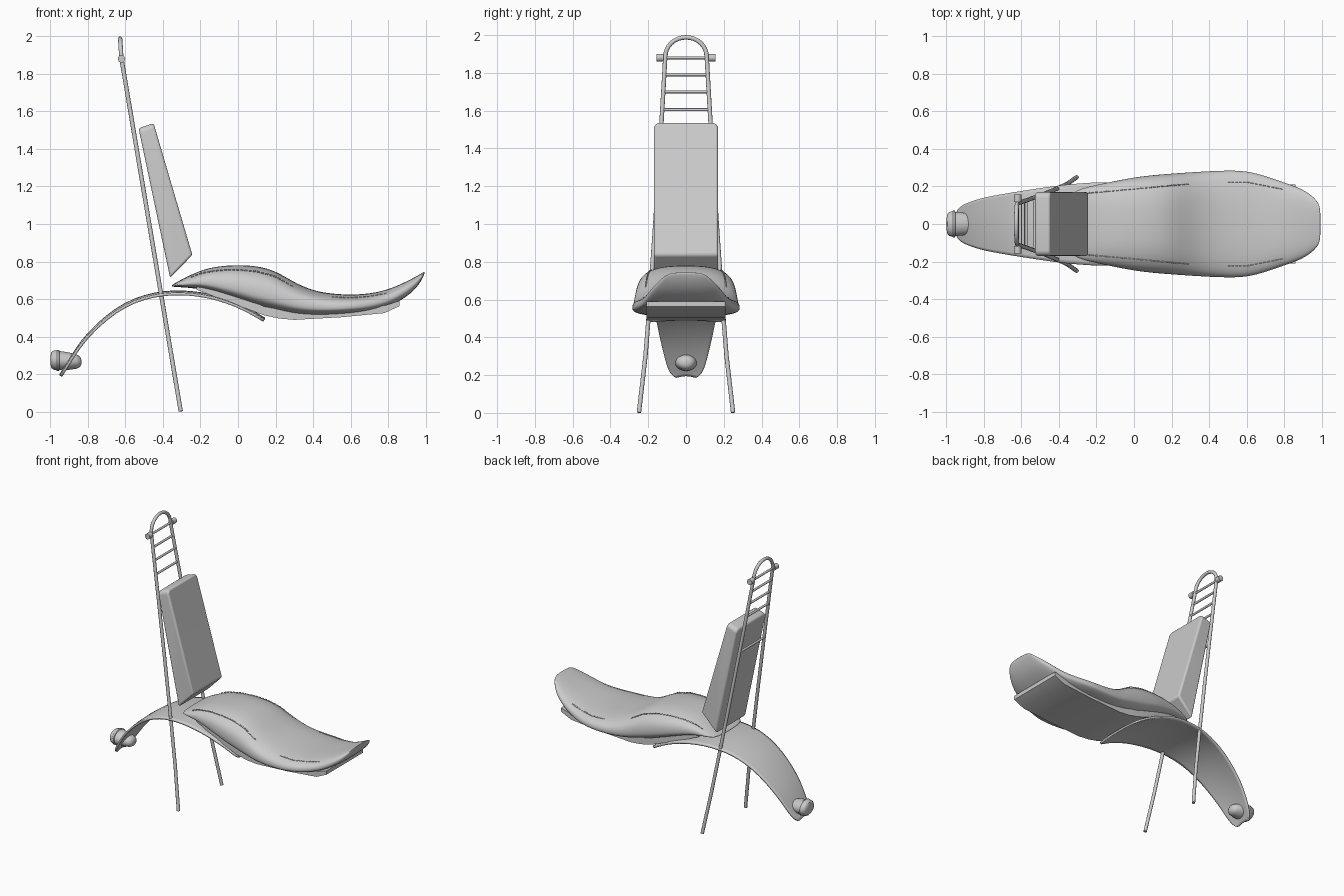
import bpy, bmesh, math
from mathutils import Vector, Matrix

cube = bpy.data.objects.get("Cube")
if cube:
    bpy.data.objects.remove(cube, do_unlink=True)

GREY = (0.6, 0.6, 0.6, 1)
mat = bpy.data.materials.new("light grey")
mat.use_nodes = True
mat.diffuse_color = GREY
mat.node_tree.nodes["Principled BSDF"].inputs["Base Color"].default_value = GREY


def finish(bm, name, angle=40, mods=()):
    """Turn a bmesh into a shaded object with the given modifiers."""
    bmesh.ops.recalc_face_normals(bm, faces=bm.faces)
    me = bpy.data.meshes.new(name)
    bm.to_mesh(me)
    bm.free()
    me.materials.append(mat)
    ob = bpy.data.objects.new(name, me)
    bpy.context.collection.objects.link(ob)
    for kind, settings in mods:
        m = ob.modifiers.new(kind.title(), kind)
        for key, value in settings.items():
            setattr(m, key, value)
    bpy.ops.object.select_all(action='DESELECT')
    ob.select_set(True)
    bpy.context.view_layer.objects.active = ob
    bpy.ops.object.shade_smooth_by_angle(angle=math.radians(angle))


def loft(bm, rings, closed=True):
    """Skin a list of equally long point rings; closed rings get end caps."""
    rows = [[bm.verts.new(p) for p in ring] for ring in rings]
    n = len(rows[0])
    for a, b in zip(rows, rows[1:]):
        for i in range(n if closed else n - 1):
            j = (i + 1) % n
            bm.faces.new((a[i], a[j], b[j], b[i]))
    if closed:
        bm.faces.new(rows[0])
        bm.faces.new(rows[-1])


def rod(bm, a, b, radius, sides=12):
    """Straight round bar between two points."""
    a, b = Vector(a), Vector(b)
    turn = (b - a).to_track_quat('Z', 'Y').to_matrix().to_4x4()
    bmesh.ops.create_cone(bm, cap_ends=True, segments=sides, radius1=radius, radius2=radius,
                          depth=(b - a).length, matrix=Matrix.Translation((a + b) / 2) @ turn)


# Seat cushion: x, half width, top, bottom
SEAT = [(-.355, .15, .675, .665), (-.3, .185, .705, .663), (-.2, .21, .755, .655),
        (-.1, .23, .777, .622), (0, .25, .782, .588), (.1, .262, .778, .552),
        (.2, .27, .752, .528), (.3, .277, .688, .51), (.4, .283, .645, .506),
        (.5, .287, .628, .51), (.6, .285, .623, .518), (.7, .258, .628, .53),
        (.8, .222, .65, .555), (.88, .195, .685, .6), (.94, .16, .715, .645),
        (.98, .12, .738, .7), (.995, .085, .747, .737)]
ROUND = .75


def seat_section(x, w, top, bottom, sides=28):
    mid = bottom + (top - bottom) * .36
    ring = []
    for i in range(sides):
        a = 2 * math.pi * (i + .5) / sides
        c, s = math.cos(a), math.sin(a)
        reach = top - mid if s > 0 else bottom - mid
        ring.append((x, math.copysign(w * abs(c) ** ROUND, c), mid + reach * abs(s) ** ROUND))
    return ring


bm = bmesh.new()
loft(bm, [seat_section(*s) for s in SEAT])
finish(bm, "seat_cushion", 50, [('SUBSURF', dict(levels=2, render_levels=2))])


# Stitching along both edges of the seat top
def stitch_point(x, y):
    a, b = next((a, b) for a, b in zip(SEAT, SEAT[1:]) if a[0] <= x <= b[0])
    t = (x - a[0]) / (b[0] - a[0])
    _, w, top, bottom = [p + (q - p) * t for p, q in zip(a, b)]
    mid = bottom + (top - bottom) * .36
    s = math.sqrt(1 - (abs(y) / w) ** (2 / ROUND))
    return Vector((x, y, mid + (top - mid) * s ** ROUND))


bm = bmesh.new()
for start, end, y0, y1 in ((-.25, .3, .165, .215), (.5, .6, .225, .225), (.6, .8, .225, .185)):
    count = round((end - start) / .022)
    for i in range(count):
        for side in (-1, 1):
            ends = [stitch_point(start + (end - start) * t, side * (y0 + (y1 - y0) * t))
                    for t in (i / count, (i + .65) / count)]
            rod(bm, *ends, .004, 6)
finish(bm, "seat_stitching")

# Seat pan: x, half width, top, bottom
PAN = [(-.22, .17, .685, .65), (-.1, .19, .65, .603), (.02, .203, .61, .558),
       (.14, .21, .56, .513), (.22, .21, .545, .496), (.3, .21, .54, .489),
       (.55, .21, .54, .503), (.78, .21, .565, .525), (.86, .21, .59, .562)]
bm = bmesh.new()
loft(bm, [[(x, -w, b), (x, w, b), (x, w, t), (x, -w, t)] for x, w, t, b in PAN])
finish(bm, "seat_pan", 30)

# Rear fender: x, height, half width
FENDER = [(-.945, .198, .055), (-.93, .222, .085), (-.9, .27, .105), (-.86, .335, .12),
          (-.8, .415, .14), (-.7, .51, .158), (-.6, .577, .175), (-.5, .617, .19),
          (-.4, .637, .205), (-.3, .641, .215), (-.2, .632, .222), (-.1, .61, .222),
          (0, .573, .215), (.08, .532, .205), (.14, .495, .195)]
bm = bmesh.new()
loft(bm, [[(x, w * k / 5, z - .012 * (k / 5) ** 2) for k in range(-5, 6)]
          for x, z, w in FENDER], closed=False)
finish(bm, "rear_fender", 40, [('SUBSURF', dict(levels=1, render_levels=1)),
                               ('SOLIDIFY', dict(thickness=.014, offset=0))])

# Tail light: turned along x and widened sideways
LIGHT = [(-1, .02), (-.995, .042), (-.985, .05), (-.968, .053), (-.965, .056), (-.955, .056),
         (-.952, .051), (-.9, .046), (-.86, .038), (-.842, .028), (-.835, .012)]
bm = bmesh.new()
loft(bm, [[(x, 1.27 * r * math.cos(a), .275 + r * math.sin(a) - .06 * (x + 1))
           for a in [2 * math.pi * i / 32 for i in range(32)]] for x, r in LIGHT])
finish(bm, "tail_light", 40)


# Back bar: one hoop with leaning legs
def leg_point(z, side=1):
    return Vector((-.305 - .168 * z, side * (.25 - .14 * (z / 1.88) ** .75), z))


heights = (.002, .3, .6, 1, 1.4, 1.7, 1.88)
arch = [Vector((-.622 - .006 * math.sin(a), .109 * math.cos(a), 1.888 + .1 * math.sin(a)))
        for a in [math.pi * i / 16 for i in range(17)]]
path = [leg_point(z) for z in heights] + arch + [leg_point(z, -1) for z in reversed(heights)]
rings = []
for i, p in enumerate(path):
    d = (path[min(i + 1, len(path) - 1)] - path[max(i - 1, 0)]).normalized()
    u = (Vector((1, 0, 0)) - d * d.x).normalized()
    v = d.cross(u)
    rings.append([p + .0115 * (u * math.cos(a) + v * math.sin(a))
                  for a in [2 * math.pi * k / 12 for k in range(12)]])
bm = bmesh.new()
loft(bm, rings)
finish(bm, "back_bar", 50)

# Rungs and end knobs
bm = bmesh.new()
for z in (1.34, 1.605, 1.7, 1.79, 1.88):
    rod(bm, leg_point(z, -1), leg_point(z), .008)
finish(bm, "bar_rungs")
bm = bmesh.new()
for side in (-1, 1):
    inner = leg_point(1.88, side)
    rod(bm, inner + Vector((0, side * .008, 0)), inner + Vector((0, side * .047, 0)), .02, 16)
finish(bm, "bar_knobs")

# Backrest pad: side profile given width, corners rounded
PAD = [(-.53, 1.51), (-.45, 1.538), (-.342, 1.17), (-.243, .835), (-.362, .713)]
bm = bmesh.new()
loft(bm, [[(x, y, z) for x, z in PAD] for y in (-.17, .17)])
top_edges = [e for e in bm.edges if all(v.co.z > 1.5 for v in e.verts)
             and abs(e.verts[0].co.y - e.verts[1].co.y) < .01]
bmesh.ops.bevel(bm, geom=top_edges, offset=.03, segments=5, profile=.5, affect='EDGES')
finish(bm, "backrest_pad", 40, [('BEVEL', dict(width=.012, segments=3, limit_method='ANGLE',
                                               angle_limit=math.radians(35)))])
